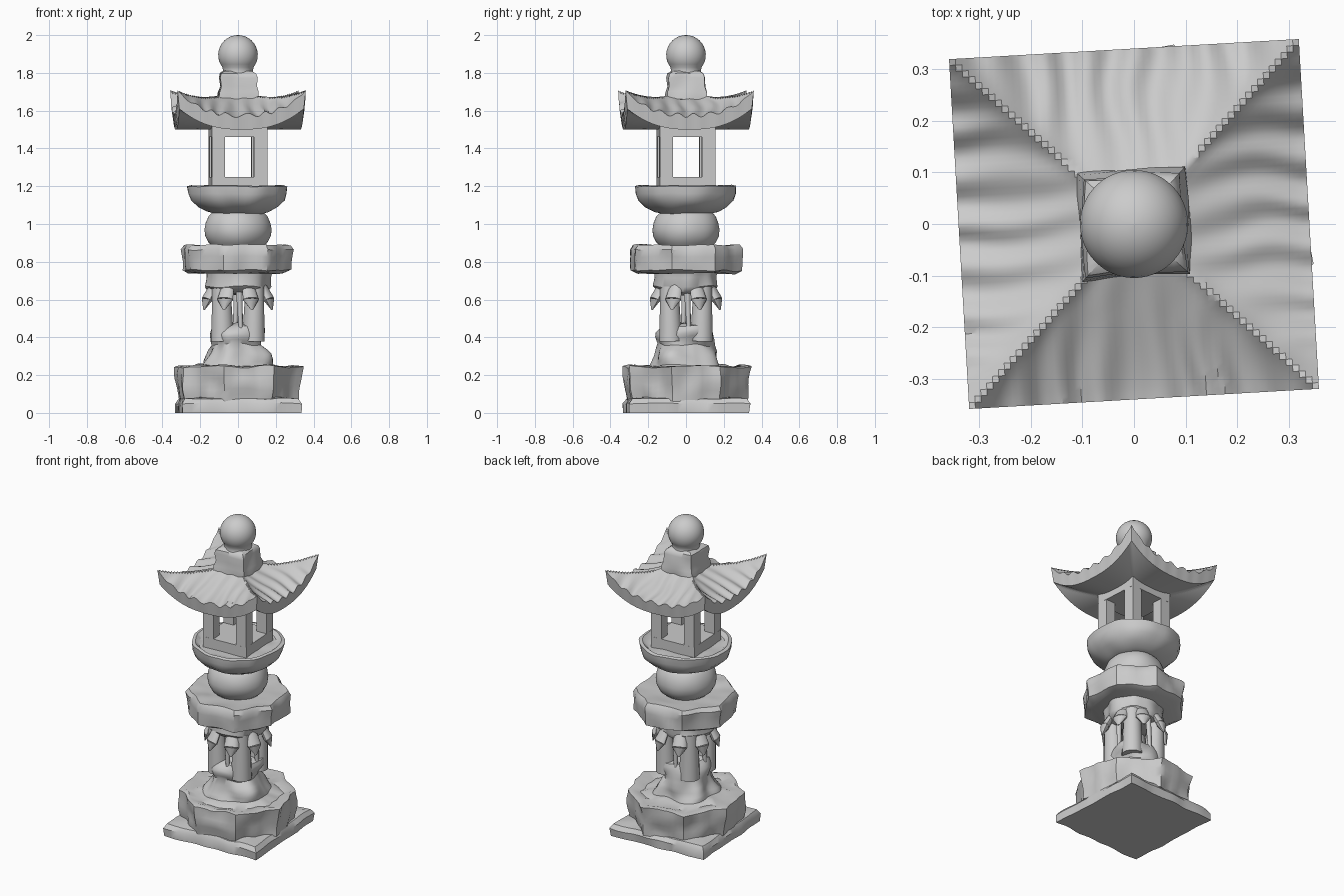
import bpy, bmesh, math
from mathutils import Vector, Matrix, noise

if "Cube" in bpy.data.objects:
    bpy.data.objects.remove(bpy.data.objects["Cube"])

TURN = math.radians(3.3)          # whole lantern is slightly twisted


def finish(name, bm, angle=38):
    bmesh.ops.recalc_face_normals(bm, faces=bm.faces)
    me = bpy.data.meshes.new(name)
    bm.to_mesh(me)
    bm.free()
    ob = bpy.data.objects.new(name, me)
    bpy.context.collection.objects.link(ob)
    bpy.ops.object.select_all(action='DESELECT')
    ob.select_set(True)
    bpy.context.view_layer.objects.active = ob
    bpy.ops.object.shade_smooth_by_angle(angle=math.radians(angle))
    return ob


def rough(p, amp, freq=9):
    return amp * noise.noise(Vector(p) * freq + Vector((3.1, 7.7, 1.3)))


def lathe(name, profile, sides=0, rot=TURN, amp=0.0, flutes=0, depth=0.0, step=0.03, segs=64):
    """Turned part; sides > 0 gives a polygonal plan, amp chips the stone."""
    pts = []
    for (r0, z0), (r1, z1) in zip(profile, profile[1:]):
        n = max(1, int(math.hypot(r1 - r0, z1 - z0) / step))
        pts += [(r0 + (r1 - r0) * i / n, z0 + (z1 - z0) * i / n) for i in range(n)]
    pts.append(profile[-1])
    bm = bmesh.new()
    rings = []
    for r, z in pts:
        ring = []
        for k in range(segs):
            a = 2 * math.pi * k / segs
            m = 1.0
            if sides:
                h = math.pi / sides
                m = 1 / math.cos((a + h) % (2 * h) - h)
            m += depth * math.cos(flutes * a)
            x, y = r * m * math.cos(a + rot), r * m * math.sin(a + rot)
            f = 1 + rough((x, y, z), amp) / max(r, 0.1)
            dz = rough((y, x, z + 5), amp * 0.6) if z > 0.01 else 0
            ring.append(bm.verts.new((x * f, y * f, z + dz)))
        rings.append(ring)
    for a, b in zip(rings, rings[1:]):
        for k in range(segs):
            j = (k + 1) % segs
            bm.faces.new((a[k], a[j], b[j], b[k]))
    bm.faces.new(rings[0])
    bm.faces.new(rings[-1])
    return finish(name, bm)


def add_box(bm, centre, size):
    m = Matrix.Rotation(TURN, 4, 'Z') @ Matrix.Translation(centre) @ Matrix.Diagonal((*size, 1))
    bmesh.ops.create_cube(bm, size=1, matrix=m)


def add_limb(bm, p0, p1, r0, r1, flat=1.0):
    p0, p1 = Vector(p0), Vector(p1)
    d = p1 - p0
    m = (Matrix.Translation((p0 + p1) / 2) @ d.to_track_quat('Z', 'Y').to_matrix().to_4x4()
         @ Matrix.Diagonal((1, flat, 1, 1)))
    bmesh.ops.create_cone(bm, cap_ends=True, segments=12, radius1=r0, radius2=r1,
                          depth=d.length, matrix=m)


def polar(r, a, z):
    return (r * math.cos(a), r * math.sin(a), z)


# Square slab and octagonal pedestal with a dished top
lathe("base_slab", [(0.315, 0), (0.318, 0.05), (0.30, 0.075), (0.2, 0.085)], 4, amp=0.012)
lathe("pedestal", [(0.30, 0.06), (0.308, 0.12), (0.318, 0.245), (0.29, 0.25), (0.235, 0.235),
                   (0.20, 0.25), (0.1, 0.26)], 8, rot=math.radians(10), amp=0.022,
      flutes=16, depth=0.012)

# Carved column: lumpy stem, open upper part with posts, leafy collar
lathe("column_stem", [(0.19, 0.235), (0.175, 0.28), (0.16, 0.33), (0.142, 0.36), (0.15, 0.42),
                      (0.13, 0.46), (0.06, 0.47)], amp=0.035, flutes=4, depth=-0.04,
      rot=TURN, step=0.02)
lathe("column_collar", [(0.10, 0.63), (0.15, 0.64), (0.172, 0.67), (0.165, 0.72), (0.17, 0.75)],
      amp=0.02, flutes=8, depth=0.02)
bm = bmesh.new()
for i in range(4):
    a = math.pi / 4 + i * math.pi / 2
    add_limb(bm, polar(0.115, a, 0.38), polar(0.125, a, 0.67), 0.062, 0.05)
    s = i * math.pi / 2
    add_limb(bm, polar(0.125, s + 0.12, 0.44), polar(0.12, s + 0.05, 0.66), 0.011, 0.018)
finish("column_posts", bm)
bm = bmesh.new()
for i in range(8):
    a = math.pi / 8 + i * math.pi / 4
    add_limb(bm, polar(0.125, a, 0.70), polar(0.178, a, 0.60), 0.03, 0.045, 0.55)
    add_limb(bm, polar(0.178, a, 0.60), polar(0.195, a, 0.545), 0.045, 0.006, 0.55)
finish("column_leaves", bm)

# Octagonal tier, squashed ball and round bowl
lathe("middle_tier", [(0.245, 0.74), (0.278, 0.755), (0.284, 0.865), (0.268, 0.89),
                      (0.15, 0.88)], 8, rot=math.radians(8), amp=0.018)
lathe("ball_cushion", [(0.12, 0.87), (0.155, 0.90), (0.173, 0.935), (0.178, 0.97),
                       (0.172, 1.005), (0.158, 1.04), (0.135, 1.065), (0.1, 1.08)], amp=0.005)
lathe("bowl", [(0.13, 1.055), (0.17, 1.065), (0.215, 1.09), (0.25, 1.125), (0.264, 1.16),
               (0.27, 1.20), (0.25, 1.205), (0.225, 1.185), (0.1, 1.185)], amp=0.012,
      flutes=4, depth=-0.01)

# Open fire box: sill, lintel and four corner posts
bm = bmesh.new()
add_box(bm, (0, 0, 1.215), (0.295, 0.295, 0.07))
add_box(bm, (0, 0, 1.49), (0.295, 0.295, 0.06))
for sx in (-1, 1):
    for sy in (-1, 1):
        add_box(bm, (sx * 0.112, sy * 0.112, 1.355), (0.07, 0.07, 0.28))
finish("fire_box", bm)


# Square roof with sagging eaves, upturned corners and rippled slopes
def roof_height(u, v, top):
    m = max(abs(u), abs(v), 1e-6)
    c = min(abs(u), abs(v)) / m
    if not top:
        return 1.50 + 0.11 * m ** 2 * c ** 2.5
    side = u if abs(v) >= abs(u) else v
    mid = 1.575 + 0.135 * (1 - m) ** 1.2
    ridge = 1.665 + 0.035 * (2 * m - 1) ** 2 + 0.008 * c ** 10
    ripple = 0.011 * math.sin(24 * side + 2 * noise.noise((u * 2, v * 2, 0))) * m * (1 - c ** 4)
    return mid + (ridge - mid) * c ** 2.5 + ripple


N = 56
bm = bmesh.new()
layers = []
for top in (True, False):
    w = 0.34 if top else 0.33
    grid = []
    for i in range(N + 1):
        row = []
        for j in range(N + 1):
            u, v = 2 * i / N - 1, 2 * j / N - 1
            row.append(bm.verts.new((u * w, v * w, roof_height(u, v, top))))
        grid.append(row)
    for i in range(N):
        for j in range(N):
            bm.faces.new((grid[i][j], grid[i + 1][j], grid[i + 1][j + 1], grid[i][j + 1]))
    layers.append(grid)
t, b = layers
rim = ([(i, 0) for i in range(N)] + [(N, j) for j in range(N)]
       + [(i, N) for i in range(N, 0, -1)] + [(0, j) for j in range(N, 0, -1)])
for (i, j), (k, l) in zip(rim, rim[1:] + rim[:1]):
    bm.faces.new((t[i][j], t[k][l], b[k][l], b[i][j]))
bmesh.ops.rotate(bm, verts=bm.verts, matrix=Matrix.Rotation(TURN, 3, 'Z'))
finish("roof", bm)

# Neck block and ball finial
lathe("neck_block", [(0.105, 1.66), (0.103, 1.70), (0.094, 1.73), (0.097, 1.775), (0.09, 1.797),
                     (0.07, 1.81)], 4, amp=0.012)
ball = [(0.105 * math.cos(p), 1.895 + 0.105 * math.sin(p))
        for p in [math.radians(-60 + 149.5 * i / 14) for i in range(15)]]
lathe("ball_finial", [(0.085, 1.785)] + [(max(r, 0.08) if z < 1.85 else r, z) for r, z in ball])
